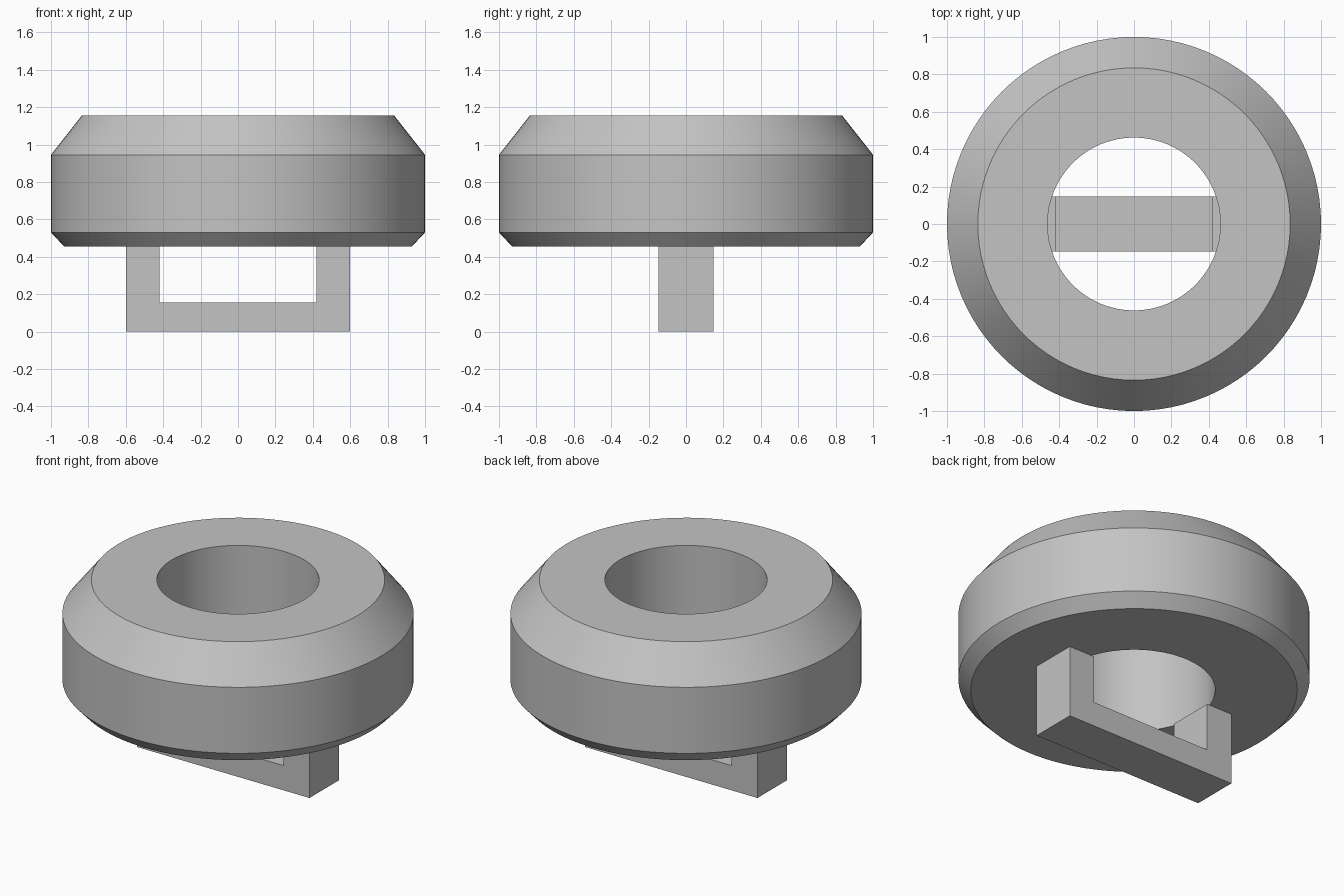
import bpy
import bmesh
import math
from mathutils import Matrix

cube = bpy.data.objects.get("Cube")
if cube:
    bpy.data.objects.remove(cube, do_unlink=True)

grey = bpy.data.materials.new("plain_grey")
grey.use_nodes = True
colour = (0.55, 0.55, 0.55, 1)
grey.diffuse_color = colour
grey.node_tree.nodes["Principled BSDF"].inputs["Base Color"].default_value = colour


def finish(name, bm):
    """Turn a bmesh into a named grey object."""
    bmesh.ops.recalc_face_normals(bm, faces=bm.faces)
    mesh = bpy.data.meshes.new(name)
    bm.to_mesh(mesh)
    bm.free()
    mesh.materials.append(grey)
    obj = bpy.data.objects.new(name, mesh)
    bpy.context.collection.objects.link(obj)
    return obj


BASE = 0.455   # underside of the ring
HOLE = 0.462   # radius of the hole

# Chamfered ring: a closed profile of (radius, height) spun about z
profile = [(HOLE, BASE), (0.93, BASE), (1, 0.53), (1, 0.945),
           (0.835, 1.155), (HOLE, 1.155)]
bm = bmesh.new()
verts = [bm.verts.new((r, 0, z)) for r, z in profile]
edges = [bm.edges.new((verts[i - 1], v)) for i, v in enumerate(verts)]
bmesh.ops.spin(bm, geom=verts + edges, cent=(0, 0, 0), axis=(0, 0, 1),
               angle=math.tau, steps=96, use_duplicate=False)
bmesh.ops.remove_doubles(bm, verts=bm.verts, dist=1e-4)
ring = finish("ring", bm)
bpy.context.view_layer.objects.active = ring
ring.select_set(True)
bpy.ops.object.shade_smooth_by_angle(angle=math.radians(20))
ring.select_set(False)

# Square-cut loop under the ring: a mirrored U outline pushed along y
half = [(0.6, 0), (0.6, BASE), (0.42, BASE), (0.42, 0.155)]
outline = half + [(-x, z) for x, z in reversed(half)]
bm = bmesh.new()
face = bm.faces.new([bm.verts.new((x, -0.147, z)) for x, z in outline])
pushed = bmesh.ops.extrude_face_region(bm, geom=[face])["geom"]
bmesh.ops.transform(bm, matrix=Matrix.Translation((0, 0.294, 0)),
                    verts=[g for g in pushed if isinstance(g, bmesh.types.BMVert)])
# The extrusion may drop the starting face, so close any open end
bmesh.ops.holes_fill(bm, edges=[e for e in bm.edges if e.is_boundary])
finish("shank_loop", bm)
